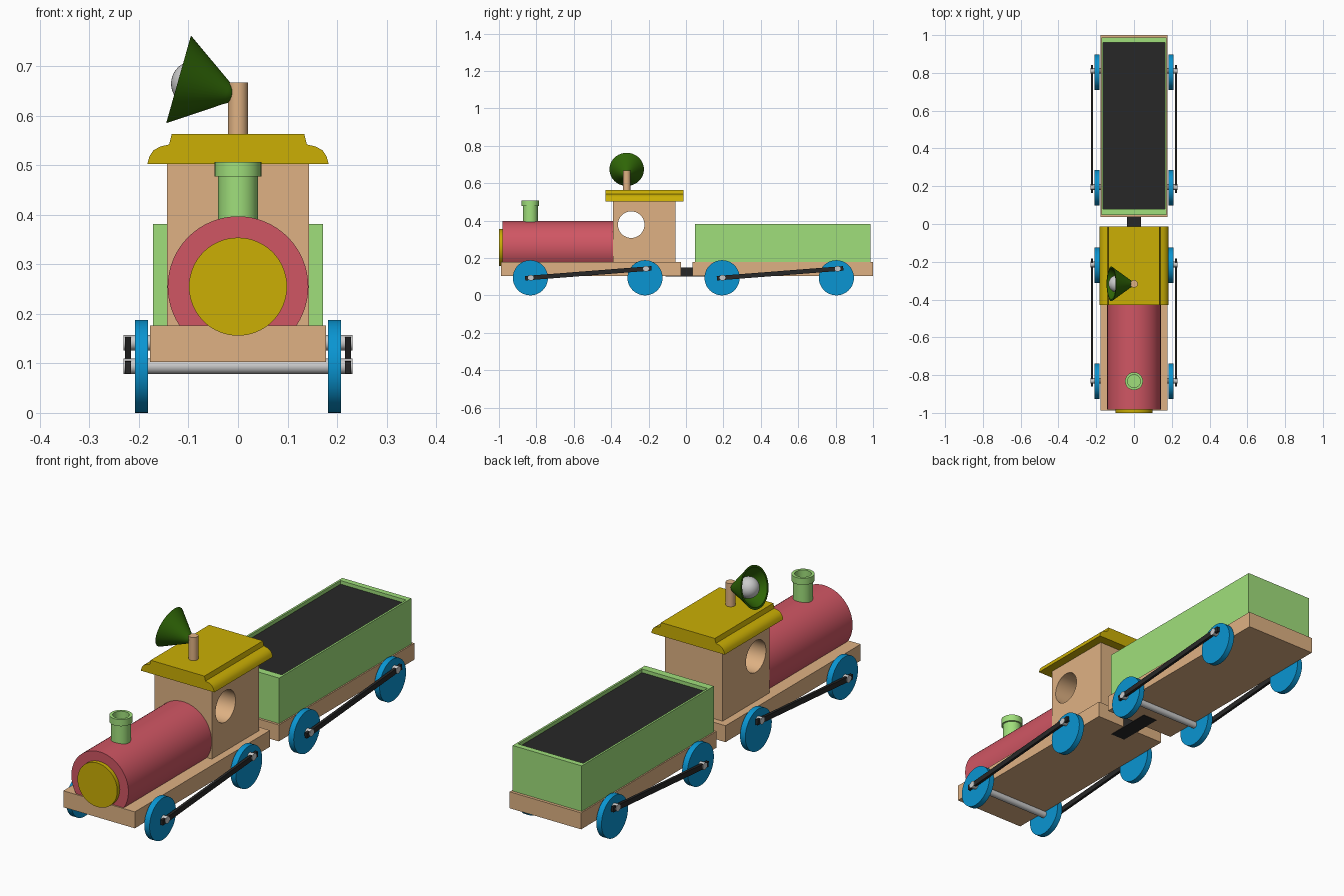
import bpy, bmesh, math
from mathutils import Vector

if "Cube" in bpy.data.objects:
    bpy.data.objects.remove(bpy.data.objects["Cube"])


def material(name, rgb):
    m = bpy.data.materials.new(name)
    m.diffuse_color = [c ** 2.2 for c in rgb] + [1]
    m.use_nodes = True
    m.node_tree.nodes["Principled BSDF"].inputs["Base Color"].default_value = m.diffuse_color
    return m


WOOD = material("wood", (0.87, 0.69, 0.51))
RED = material("red", (0.81, 0.34, 0.39))
YELLOW = material("yellow", (0.79, 0.68, 0.05))
GREEN = material("light_green", (0.62, 0.87, 0.48))
DARKGREEN = material("dark_green", (0.20, 0.40, 0.06))
BLUE = material("blue", (0.07, 0.58, 0.82))
BLACK = material("black", (0.17, 0.17, 0.17))


def finish(ob, name, mat):
    ob.name = name
    if mat:
        ob.data.materials.append(mat)
    return ob


def from_bmesh(bm, name, mat):
    bmesh.ops.recalc_face_normals(bm, faces=bm.faces)
    me = bpy.data.meshes.new(name)
    bm.to_mesh(me)
    bm.free()
    ob = bpy.data.objects.new(name, me)
    bpy.context.collection.objects.link(ob)
    return finish(ob, name, mat)


def box(name, lo, hi, mat):
    bm = bmesh.new()
    bmesh.ops.create_cube(bm, size=1)
    for v in bm.verts:
        v.co = Vector([(a + b) / 2 + c * (b - a) for a, b, c in zip(lo, hi, v.co)])
    return from_bmesh(bm, name, mat)


def rod_between(name, a, b, r, mat, sides=48):
    a, b = Vector(a), Vector(b)
    bpy.ops.mesh.primitive_cylinder_add(vertices=sides, radius=r, depth=(b - a).length,
                                        location=(a + b) / 2)
    ob = bpy.context.object
    ob.rotation_euler = (b - a).to_track_quat('Z', 'Y').to_euler()
    return finish(ob, name, mat)


def lathe(name, profile, mat, steps=48):
    bm = bmesh.new()
    vs = [bm.verts.new((r, 0, z)) for r, z in profile]
    es = [bm.edges.new(p) for p in zip(vs, vs[1:])]
    bmesh.ops.spin(bm, geom=vs + es, cent=(0, 0, 0), axis=(0, 0, 1),
                   angle=2 * math.pi, steps=steps, use_merge=True)
    bmesh.ops.remove_doubles(bm, verts=bm.verts, dist=1e-5)
    return from_bmesh(bm, name, mat)


def extrude_y(name, profile, y0, y1, mat):
    bm = bmesh.new()
    f = bm.faces.new([bm.verts.new((x, y0, z)) for x, z in profile])
    ext = bmesh.ops.extrude_face_region(bm, geom=[f])
    moved = [g for g in ext["geom"] if isinstance(g, bmesh.types.BMVert)]
    bmesh.ops.translate(bm, verts=moved, vec=(0, y1 - y0, 0))
    return from_bmesh(bm, name, mat)


def cut(ob, cutter):
    mod = ob.modifiers.new("cut", 'BOOLEAN')
    mod.object, mod.operation, mod.solver = cutter, 'DIFFERENCE', 'EXACT'
    bpy.context.view_layer.objects.active = ob
    bpy.ops.object.modifier_apply(modifier=mod.name)
    bpy.data.objects.remove(cutter)


# chassis boards and coupling
box("engine_base", (-0.178, -0.988, 0.103), (0.178, -0.027, 0.177), WOOD)
box("wagon_base", (-0.178, 0.036, 0.103), (0.178, 1.0, 0.177), WOOD)
box("coupling", (-0.036, -0.11, 0.101), (0.036, 0.11, 0.15), BLACK)

# boiler with front plate
rod_between("boiler", (0, -0.982, 0.255), (0, -0.385, 0.255), 0.142, RED, 64)
rod_between("boiler_plate", (0, -1.0, 0.255), (0, -0.975, 0.255), 0.099, YELLOW, 64)

# chimney with hollow top
chimney = lathe("chimney", [(0, 0.37), (0.04, 0.37), (0.04, 0.477), (0.047, 0.477),
                            (0.047, 0.507), (0.034, 0.507), (0.034, 0.44), (0, 0.44)], GREEN)
chimney.location.y = -0.832

# cab with round window through both sides
cab = box("cab", (-0.143, -0.39, 0.17), (0.143, -0.056, 0.503), WOOD)
cut(cab, rod_between("window_cutter", (-0.3, -0.293, 0.378), (0.3, -0.293, 0.378), 0.071, None))

# moulded roof
half = [(0.183, 0.503), (0.179, 0.518), (0.171, 0.530), (0.157, 0.538), (0.139, 0.542), (0.134, 0.563)]
extrude_y("roof", half + [(-x, z) for x, z in reversed(half)], -0.43, -0.014, YELLOW)

# post, horn and the ball inside the horn
rod_between("horn_post", (0, -0.317, 0.55), (0, -0.317, 0.667), 0.02, WOOD)
horn = lathe("horn", [(0, -0.013), (0.010, -0.011), (0.018, -0.005), (0.023, 0.004), (0.092, 0.105),
                      (0.083, 0.105), (0.032, 0.032), (0, 0.03)], DARKGREEN)
bpy.ops.mesh.primitive_uv_sphere_add(segments=32, ring_count=16, radius=0.046)
ball = finish(bpy.context.object, "horn_ball", None)
tilt = -math.atan2(0.962, 0.272)
base = Vector((-0.019, -0.317, 0.645))
for ob, d in ((horn, 0), (ball, 0.073)):
    ob.rotation_euler.y = tilt
    ob.location = base + d * Vector((-0.962, 0, 0.272))

# wagon tub and its load
tub = box("wagon_tub", (-0.172, 0.047, 0.17), (0.172, 0.987, 0.382), GREEN)
cut(tub, box("tub_cutter", (-0.163, 0.08, 0.34), (0.163, 0.962, 0.5), None))
box("wagon_load", (-0.163, 0.08, 0.335), (0.163, 0.962, 0.366), BLACK)

# running gear: wheels, axles and side rods
for car, wheel_ys, pin_ys in (("engine", (-0.832, -0.219), (-0.83, -0.214)),
                              ("wagon", (0.193, 0.804), (0.195, 0.811))):
    for end, wy, py, pz in zip(("front", "rear"), wheel_ys, pin_ys, (0.094, 0.142)):
        rod_between(f"{car}_{end}_axle", (-0.231, py, pz), (0.231, py, pz), 0.0155, None, 24)
        for s in (-1, 1):
            rod_between(f"{car}_{end}_wheel", (s * 0.182, wy, 0.094), (s * 0.208, wy, 0.094),
                        0.094, BLUE)
    dy, dz = pin_ys[1] - pin_ys[0], 0.048
    for s in (-1, 1):
        x0, x1 = sorted((s * 0.2165, s * 0.2285))
        L = math.hypot(dy, dz) / 2 + 0.03
        rod = box(f"{car}_side_rod", (x0, -L, -0.012), (x1, L, 0.012), BLACK)
        rod.location = (0, sum(pin_ys) / 2, 0.118)
        rod.rotation_euler.x = math.atan2(dz, dy)

# smooth round parts, keep edges sharp
bpy.ops.object.select_all(action='SELECT')
bpy.context.view_layer.objects.active = cab
bpy.ops.object.shade_smooth_by_angle(angle=math.radians(30))
